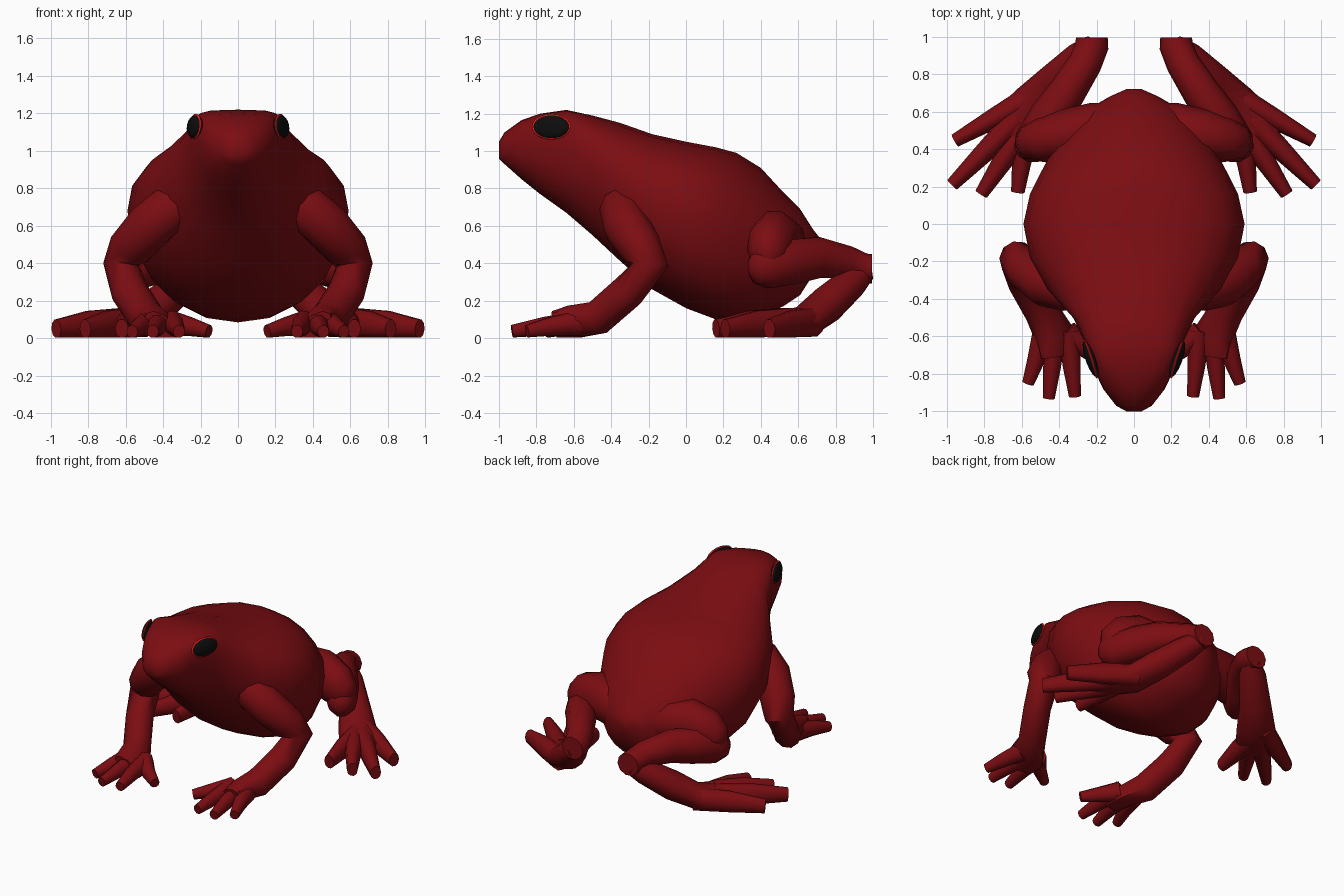
import bpy, bmesh, math
from mathutils import Vector

if "Cube" in bpy.data.objects:
    bpy.data.objects.remove(bpy.data.objects["Cube"])


def material(name, rgb):
    m = bpy.data.materials.new(name)
    m.diffuse_color = (*rgb, 1)
    m.use_nodes = True
    m.node_tree.nodes["Principled BSDF"].inputs["Base Color"].default_value = m.diffuse_color
    return m


SKIN = material("red_skin", (0.20, 0.004, 0.006))
DARK = material("eye_black", (0.004, 0.004, 0.004))
RIM = material("eye_rim", (0.85, 0.01, 0.01))


def loft(bm, rings):
    """Skin a list of equal-length point rings and cap both ends."""
    vs = [[bm.verts.new(p) for p in r] for r in rings]
    n = len(vs[0])
    for a, b in zip(vs, vs[1:]):
        for i in range(n):
            bm.faces.new((a[i], a[(i + 1) % n], b[(i + 1) % n], b[i]))
    bm.faces.new(vs[0])
    bm.faces.new(vs[-1])


def tube(bm, path, n=10):
    """Limb through points (x, y, z, side radius, height radius), flattened on the floor."""
    pts = [Vector(p[:3]) for p in path]
    side, rings = None, []
    for i, p in enumerate(pts):
        t = Vector()
        if i > 0:
            t += (p - pts[i - 1]).normalized()
        if i < len(pts) - 1:
            t += (pts[i + 1] - p).normalized()
        t.normalize()
        side = t.cross(Vector((0, 0, 1))) if side is None else side - t * side.dot(t)
        side.normalize()
        up = side.cross(t)
        rx, rz = path[i][3:]
        ring = [p + side * rx * math.cos(k * math.tau / n) + up * rz * math.sin(k * math.tau / n)
                for k in range(n)]
        for v in ring:
            v.z = max(v.z, 0.004)
        rings.append(ring)
    loft(bm, rings)


def finish(bm, name, mat, mirror=True, angle=50):
    bmesh.ops.recalc_face_normals(bm, faces=bm.faces)
    me = bpy.data.meshes.new(name)
    bm.to_mesh(me)
    bm.free()
    me.materials.append(mat)
    ob = bpy.data.objects.new(name, me)
    bpy.context.collection.objects.link(ob)
    bpy.ops.object.select_all(action='DESELECT')
    ob.select_set(True)
    bpy.context.view_layer.objects.active = ob
    bpy.ops.object.shade_smooth_by_angle(angle=math.radians(angle))
    if mirror:
        ob.modifiers.new("mirror", 'MIRROR')
    return ob


def limb(name, *paths):
    bm = bmesh.new()
    for p in paths:
        tube(bm, p)
    return finish(bm, name, SKIN)


# Body and head: sections (y, bottom z, widest z, top z, half width, top squareness)
sections = [
    (-1.00, .96, 1.00, 1.05, .04, 2), (-.97, .93, 1.01, 1.10, .095, 2),
    (-.88, .85, 1.03, 1.165, .165, 2.3), (-.78, .77, 1.06, 1.20, .212, 3.2),
    (-.64, .67, 1.04, 1.22, .258, 4), (-.50, .55, .92, 1.19, .325, 2.7),
    (-.35, .41, .79, 1.15, .46, 2.1), (-.18, .26, .73, 1.09, .555, 2.2),
    (0, .16, .68, 1.05, .59, 2.3), (.16, .10, .63, 1.02, .555, 2.3),
    (.27, .085, .60, .99, .50, 2.2), (.40, .12, .55, .91, .43, 2),
    (.52, .17, .50, .78, .34, 2), (.61, .23, .48, .69, .25, 2),
    (.68, .34, .48, .58, .13, 2), (.72, .45, .50, .53, .04, 2)]
N = 20
rings = []
for y, zb, zw, zt, w, sq in sections:
    ring = []
    for k in range(N):
        c, s = math.cos(k * math.tau / N), math.sin(k * math.tau / N)
        e = 2 / (sq if s > 0 else 2.15)
        h = zt - zw if s > 0 else zw - zb
        ring.append((math.copysign(abs(c) ** e, c) * w, y,
                     zw + math.copysign(abs(s) ** e, s) * h))
    rings.append(ring)
bm = bmesh.new()
loft(bm, rings)
finish(bm, "body", SKIN, mirror=False)

# Front legs with four fingers
arm = [(.24, -.36, .74, .08, .09), (.36, -.345, .69, .12, .13), (.47, -.32, .60, .125, .13),
       (.575, -.24, .48, .115, .12), (.62, -.19, .39, .10, .10), (.58, -.31, .25, .09, .10),
       (.49, -.47, .11, .09, .10), (.42, -.60, .075, .125, .08), (.41, -.70, .06, .11, .06)]
fingers = [[(bx, -.57, .08, .06, .07), ((bx + tx) / 2, (ty - .6) / 2, .062, .047, .052),
            (tx, ty, .036, .032, .036)]
           for bx, tx, ty in ((.36, .155, -.74), (.35, .315, -.92), (.42, .455, -.93), (.48, .565, -.85))]
limb("front_legs", arm, *fingers)

# Hind thighs
limb("hind_thighs", [(.06, .56, .49, .09, .10), (.20, .52, .50, .13, .15), (.36, .475, .52, .14, .165),
                     (.48, .45, .48, .125, .16), (.56, .44, .43, .10, .12), (.61, .44, .40, .045, .05)])

# Lower hind legs folded back to the ankle
limb("hind_calves", [(.59, .345, .38, .03, .035), (.575, .37, .38, .075, .09), (.54, .43, .385, .105, .125),
                     (.45, .57, .41, .11, .125), (.36, .70, .43, .10, .115), (.26, .86, .405, .09, .09),
                     (.225, .95, .37, .09, .085), (.225, .995, .37, .085, .08)])

# Hind feet with four long toes
tarsus = [(.22, .955, .35, .06, .06), (.28, .89, .30, .09, .085), (.42, .755, .18, .105, .10),
          (.53, .63, .085, .13, .085), (.63, .52, .08, .14, .08), (.70, .44, .07, .12, .06)]
toes = [[(bx, by, .085, .07, .08), ((bx + tx) / 2, (by + ty) / 2, .07, .055, .08),
         (tx, ty, .05, .036, .052)]
        for bx, by, tx, ty in ((.54, .68, .955, .445), (.62, .56, .97, .21),
                               (.58, .52, .815, .16), (.57, .56, .62, .17))]
limb("hind_feet", tarsus, *toes)


# Eyes and their bright rims, leaning along the side of the head
def eye(name, mat, size):
    b = bmesh.new()
    bmesh.ops.create_uvsphere(b, u_segments=20, v_segments=12, radius=1)
    for v in b.verts:
        x, y, z = v.co.x * size[0], v.co.y * size[1], v.co.z * size[2]
        v.co = (.231 + x + y * .32 - z * .1, -.72 + y, 1.13 + z)
    finish(b, name, mat)


eye("eyes", DARK, (.029, .098, .062))
eye("eye_rims", RIM, (.013, .104, .068))
